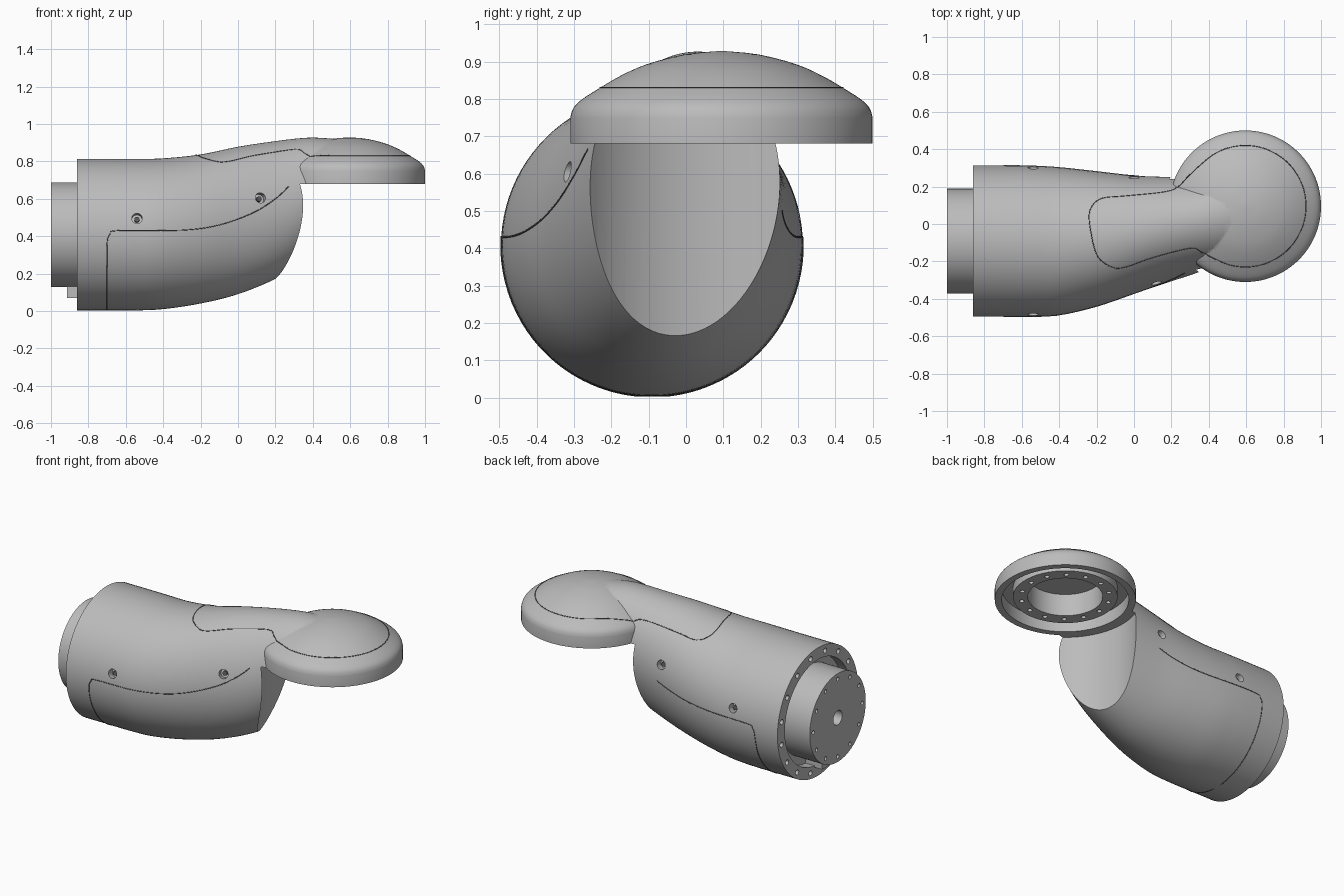
import bpy, bmesh, math
from mathutils import Vector

cube = bpy.data.objects.get("Cube")
if cube:
    bpy.data.objects.remove(cube, do_unlink=True)


def material(name, value):
    m = bpy.data.materials.new(name)
    m.use_nodes = True
    color = (value, value, value, 1)
    m.diffuse_color = color
    bsdf = next(n for n in m.node_tree.nodes if n.type == 'BSDF_PRINCIPLED')
    bsdf.inputs["Base Color"].default_value = color
    return m


GREY = material("mid grey", 0.5)
DARK = material("dark seam grey", 0.1)


def finish(name, bm, mat=GREY):
    bmesh.ops.recalc_face_normals(bm, faces=bm.faces[:])
    mesh = bpy.data.meshes.new(name)
    bm.to_mesh(mesh)
    bm.free()
    obj = bpy.data.objects.new(name, mesh)
    mesh.materials.append(mat)
    bpy.context.collection.objects.link(obj)
    return obj


def loft(name, rings, mat=GREY):
    bm = bmesh.new()
    loops = [[bm.verts.new(p) for p in ring] for ring in rings]
    n = len(loops[0])
    for a, b in zip(loops, loops[1:]):
        for i in range(n):
            bm.faces.new((a[i], a[(i + 1) % n], b[(i + 1) % n], b[i]))
    bm.faces.new(loops[0])
    bm.faces.new(loops[-1])
    return finish(name, bm, mat)


def rods(name, specs, seg=64):
    """Cylinders given as (radius, start, end), all in one mesh."""
    bm = bmesh.new()
    for r, a, b in specs:
        a, b = Vector(a), Vector(b)
        rot = (b - a).to_track_quat('Z', 'Y').to_matrix().to_4x4()
        rot.translation = (a + b) / 2
        bmesh.ops.create_cone(bm, cap_ends=True, segments=seg, radius1=r,
                              radius2=r, depth=(b - a).length, matrix=rot)
    return finish(name, bm)


def activate(obj):
    bpy.ops.object.select_all(action='DESELECT')
    obj.select_set(True)
    bpy.context.view_layer.objects.active = obj


def boolean(obj, other, op='DIFFERENCE'):
    mod = obj.modifiers.new("cut", 'BOOLEAN')
    mod.object, mod.operation, mod.solver = other, op, 'EXACT'
    activate(obj)
    bpy.ops.object.modifier_apply(modifier=mod.name)
    bpy.data.objects.remove(other, do_unlink=True)


def smooth(obj):
    activate(obj)
    bpy.ops.object.shade_smooth_by_angle(angle=math.radians(32))


def circle(n, start=0.0):
    return [(math.cos(start + math.tau * i / n), math.sin(start + math.tau * i / n))
            for i in range(n)]


def spline(keys, steps):
    """Catmull-Rom values through a table of rows."""
    rows = [keys[0]] + keys + [keys[-1]]
    out = []
    for p, q, r, s in zip(rows, rows[1:], rows[2:], rows[3:]):
        for k in range(steps):
            t = k / steps
            out.append([b + (c - a) * t / 2 + (a - 2.5 * b + 2 * c - d / 2) * t * t
                        + (1.5 * (b - c) + (d - a) / 2) * t ** 3
                        for a, b, c, d in zip(p, q, r, s)])
    return out + [keys[-1]]


# Arm body: x, front y, back y, bottom z, top z, lean
SECTIONS = [
    [-.86, -.495, .313, .003, .813, 0], [-.70, -.495, .313, .003, .813, 0],
    [-.55, -.495, .311, .003, .813, 0], [-.40, -.487, .302, .01, .816, 0],
    [-.20, -.44, .28, .04, .837, .02], [0, -.372, .258, .09, .878, .05],
    [.20, -.305, .25, .172, .908, .08], [.35, -.255, .252, .27, .925, .08],
    [.45, -.215, .265, .40, .925, .06], [.60, -.12, .27, .62, .912, 0]]
rings = []
for x, yf, yb, zb, zt, lean in spline(SECTIONS, 5):
    h = (zt - zb) / 2
    rings.append([(x, (yf + yb) / 2 + c * (yb - yf) / 2 + lean * s * h, (zt + zb) / 2 + s * h)
                  for c, s in circle(96)])
body = loft("arm_housing", rings)

# Concave clearance below the round head
CX, CY = .595, .095
boolean(body, rods("clearance_cutter", [(.43, (CX, CY, -.5), (CX, CY, .68))], 128))

# Domed round head
PROFILE = [[.405, .68], [.405, .75], [.397, .775], [.375, .798], [.325, .83],
           [.27, .862], [.2, .893], [.1, .919], [.01, .928]]
head = loft("head", [[(CX + r * c, CY + r * s, z) for c, s in circle(128)]
                     for r, z in PROFILE[:2] + spline(PROFILE[1:], 3)[1:]])
boolean(body, head, 'UNION')
boolean(body, rods("recess_cutter", [(.365, (CX, CY, .6), (CX, CY, .76))], 128))
boolean(body, rods("bore_cutter", [(.215, (CX, CY, .6), (CX, CY, .84))], 96))

# Base groove and flange holes
BY, BZ = -.091, .408
boolean(body, rods("groove_cutter", [(.33, (-.9, BY, BZ), (-.8, BY, BZ))], 96))
boolean(body, rods("flange_hole_cutter",
                   [(.016, (-.9, BY + .368 * c, BZ + .368 * s), (-.82, BY + .368 * c, BZ + .368 * s))
                    for c, s in circle(16, .2)], 16))

# Countersunk screw holes on both sides
holes, screws = [], []
for side, x, z in [(-1, -.54, .495), (-1, .12, .605), (1, -.54, .495), (1, 0, .605)]:
    hit, p, n, _ = body.ray_cast(Vector((x, side * 2, z)), Vector((0, -side, 0)))
    if hit:
        holes.append((.028, p + n * .05, p - n * .04))
        screws.append((.014, p - n * .05, p - n * .025))
boolean(body, rods("screw_hole_cutter", holes, 24))
smooth(body)
screw = rods("side_screws", screws, 16)
screw.data.materials[0] = DARK

# Mounting boss and key at the base
boss = rods("base_boss", [(.28, (-1, BY, BZ), (-.75, BY, BZ))], 96)
boss_holes = [(.012, (-1.1, BY + .245 * c, BZ + .245 * s), (-.96, BY + .245 * c, BZ + .245 * s))
              for c, s in circle(12)]
boss_holes.append((.045, (-1.1, BY, BZ), (-.9, BY, BZ)))
boolean(boss, rods("boss_hole_cutter", boss_holes, 24))
smooth(boss)
key = loft("base_key", [[(x, BY + y, z) for y, z in
                         [(-.035, .07), (.035, .07), (.035, .15), (-.035, .15)]]
                        for x in (-.915, -.79)])

# Bolted ring under the head
ring = rods("head_ring", [(.30, (CX, CY, .70), (CX, CY, .775))], 96)
boolean(ring, rods("ring_cutter", [(.215, (CX, CY, .6), (CX, CY, .9))], 96))
boolean(ring, rods("ring_hole_cutter",
                   [(.014, (CX + .255 * c, CY + .255 * s, .65), (CX + .255 * c, CY + .255 * s, .74))
                    for c, s in circle(14)], 16))
smooth(ring)


# Panel seams laid on the surface
def seam(name, points, closed=False):
    curve = bpy.data.curves.new(name, 'CURVE')
    curve.dimensions = '3D'
    curve.bevel_depth = .0025
    curve.bevel_resolution = 1
    line = curve.splines.new('POLY')
    line.points.add(len(points) - 1)
    for dst, p in zip(line.points, points):
        dst.co = (*p, 1)
    line.use_cyclic_u = closed
    curve.materials.append(DARK)
    bpy.context.collection.objects.link(bpy.data.objects.new(name, curve))


def project(points, origin, direction):
    hits = [body.ray_cast(origin(a, b), Vector(direction)) for a, b in points]
    return [h[1] for h in hits if h[0]]


LOWER = [[-.7, .006], [-.7, .03], [-.7, .1], [-.7, .2], [-.7, .36], [-.685, .41], [-.64, .43],
         [-.3, .432], [-.1, .46], [.08, .525], [.2, .6], [.27, .665]]
path = spline(LOWER, 6)
front = project(path, lambda x, z: Vector((x, -2, z)), (0, 1, 0))
back = project(path[:-14], lambda x, z: Vector((x, 2, z)), (0, -1, 0))
seam("lower_cover_seam", front[::-1] + back)

CAP = [[-.22, -.1], [-.24, .03], [-.225, .095], [-.17, .138], [-.05, .15], [.15, .17],
       [.23, .195], [.29, .255]]
for deg in range(135, -121, -15):
    a = math.radians(deg)
    CAP.append([CX + .325 * math.cos(a), CY + .325 * math.sin(a)])
CAP += [[.36, -.15], [.3, -.13], [.1, -.18], [-.05, -.232], [-.12, -.23], [-.19, -.18], [-.22, -.1]]
seam("top_cover_seam", project(spline(CAP, 5)[:-1], lambda x, y: Vector((x, y, 2)), (0, 0, -1)), True)
